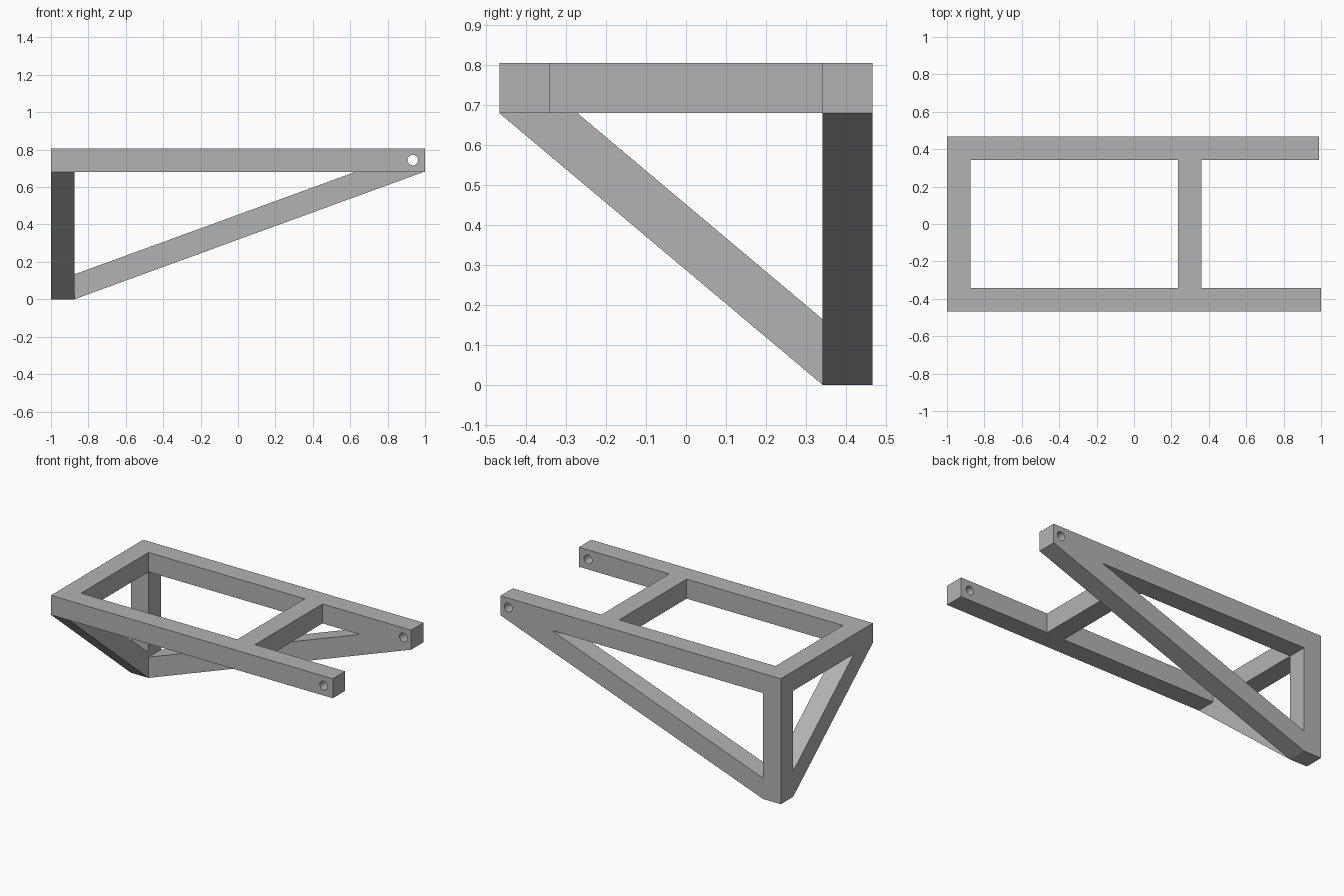
import bpy
import bmesh
from mathutils import Vector

cube = bpy.data.objects.get("Cube")
if cube:
    bpy.data.objects.remove(cube, do_unlink=True)

# Main dimensions
W = 0.125                # beam thickness
X0, Y = -1.0, 0.467      # left end and half depth
TOP = 0.805
LOW = TOP - W            # underside of the top frame
XI, YI = X0 + W, Y - W   # inner faces of the corner
ARM_BACK, ARM_FRONT = 0.99, 1.0

grey = bpy.data.materials.new("mid grey")
grey.use_nodes = True
colour = (0.45, 0.45, 0.45, 1)
grey.diffuse_color = colour
grey.node_tree.nodes["Principled BSDF"].inputs["Base Color"].default_value = colour


def prism(name, points, extrude):
    """Flat outline pushed along a vector."""
    bm = bmesh.new()
    face = bm.faces.new([bm.verts.new(p) for p in points])
    grown = bmesh.ops.extrude_face_region(bm, geom=[face], use_keep_orig=True)
    moved = [g for g in grown["geom"] if isinstance(g, bmesh.types.BMVert)]
    bmesh.ops.translate(bm, verts=moved, vec=Vector(extrude))
    bmesh.ops.recalc_face_normals(bm, faces=bm.faces)
    mesh = bpy.data.meshes.new(name)
    bm.to_mesh(mesh)
    bm.free()
    mesh.materials.append(grey)
    obj = bpy.data.objects.new(name, mesh)
    bpy.context.collection.objects.link(obj)
    return obj


def box(name, x0, x1, y0, y1, z0, z1):
    base = [(x0, y0, z0), (x1, y0, z0), (x1, y1, z0), (x0, y1, z0)]
    return prism(name, base, (0, 0, z1 - z0))


# Top frame: two long arms and two cross beams
front_arm = box("front_arm", X0, ARM_FRONT, -Y, -YI, LOW, TOP)
back_arm = box("back_arm", X0, ARM_BACK, YI, Y, LOW, TOP)
box("end_beam", X0, XI, -YI, YI, LOW, TOP)
box("cross_beam", 0.235, 0.36, -YI, YI, LOW, TOP)

# Corner post
box("corner_post", X0, XI, YI, Y, 0, LOW)

# Diagonal braces from the foot of the post to the frame
long_side = [(XI, 0), (ARM_BACK, LOW), (0.625, LOW), (XI, 0.133)]
prism("long_brace", [(x, YI, z) for x, z in long_side], (0, W, 0))
short_side = [(YI, 0), (-Y, LOW), (-0.272, LOW), (YI, 0.164)]
prism("short_brace", [(X0, y, z) for y, z in short_side], (W, 0, 0))

# Bolt holes through the arm tips
bpy.ops.mesh.primitive_cylinder_add(vertices=32, radius=0.028, depth=2,
                                    location=(0.935, 0, 0.744),
                                    rotation=(1.5708, 0, 0))
cutter = bpy.context.object
cutter.name = "hole_cutter"
cutter.hide_render = True
cutter.data.materials.append(grey)
for arm in (front_arm, back_arm):
    bpy.context.view_layer.objects.active = arm
    cut = arm.modifiers.new("bolt_hole", "BOOLEAN")
    cut.operation = "DIFFERENCE"
    cut.solver = "EXACT"
    cut.object = cutter
    bpy.ops.object.modifier_apply(modifier=cut.name)
bpy.data.objects.remove(cutter, do_unlink=True)

# Smooth hole walls, crisp beam edges
bpy.ops.object.select_all(action="DESELECT")
for arm in (front_arm, back_arm):
    arm.select_set(True)
bpy.ops.object.shade_smooth_by_angle()
